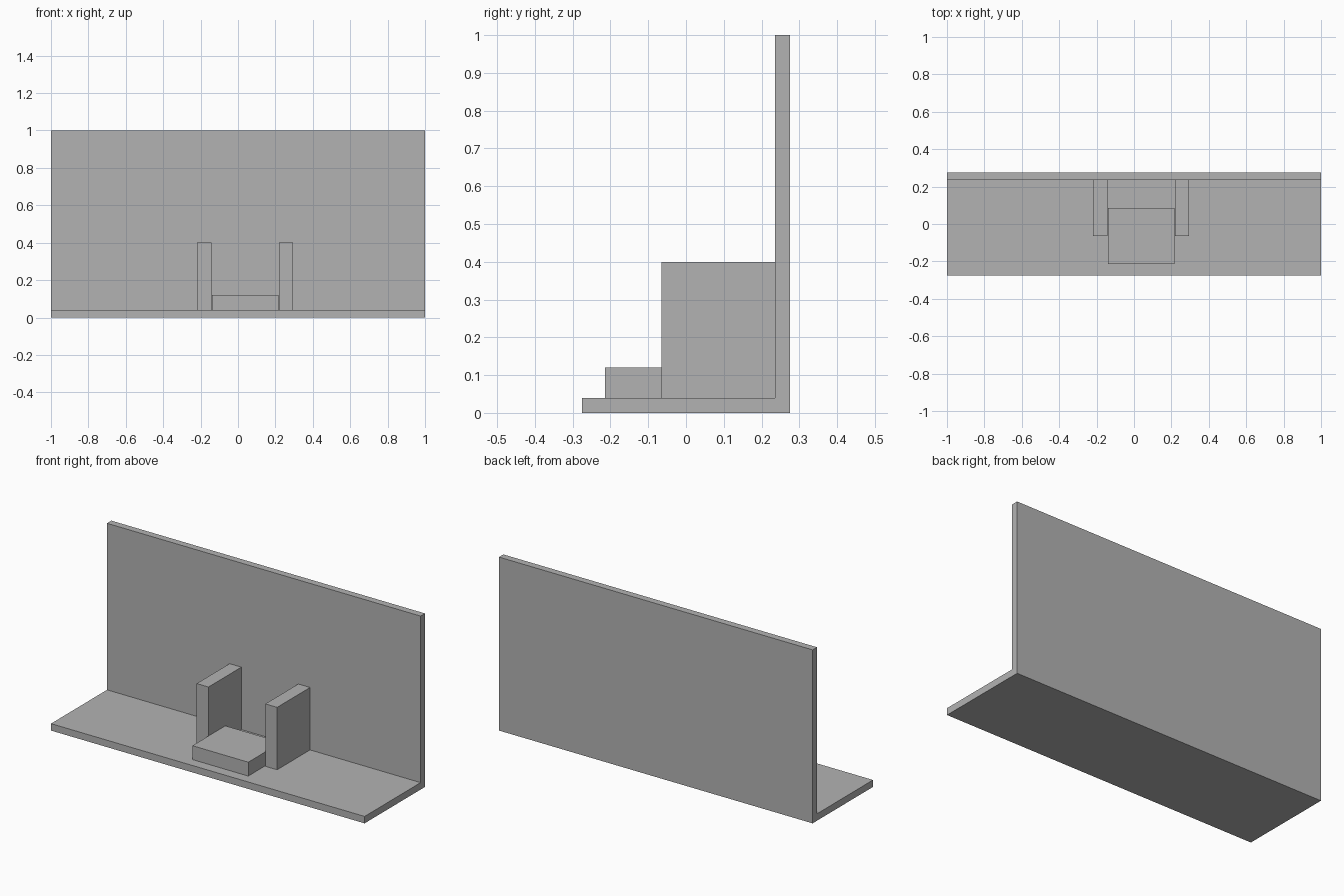
import bpy

# Remove the default object
cube = bpy.data.objects.get("Cube")
if cube:
    bpy.data.objects.remove(cube, do_unlink=True)

# Single plain grey
grey = bpy.data.materials.new("plain_grey")
grey.use_nodes = True
colour = (0.45, 0.45, 0.45, 1)
grey.diffuse_color = colour
grey.node_tree.nodes["Principled BSDF"].inputs["Base Color"].default_value = colour


def block(name, x, y, z):
    """Box spanning the given (low, high) range on each axis."""
    bpy.ops.mesh.primitive_cube_add(size=1)
    obj = bpy.context.object
    obj.name = name
    spans = (x, y, z)
    obj.location = [(a + b) / 2 for a, b in spans]
    obj.scale = [b - a for a, b in spans]
    bpy.ops.object.transform_apply(location=False, rotation=False, scale=True)
    obj.data.materials.append(grey)
    return obj


FLOOR_TOP = 0.04
WALL_FRONT = 0.235
DEPTH = 0.275

# Floor slab and back wall
block("floor", (-1, 1), (-DEPTH, DEPTH), (0, FLOOR_TOP))
block("back_wall", (-1, 1), (WALL_FRONT, DEPTH), (FLOOR_TOP, 1))

# Two upright side panels against the wall
for name, x in (("right_panel", -0.218), ("left_panel", 0.22)):
    block(name, (x, x + 0.075), (-0.065, WALL_FRONT), (FLOOR_TOP, 0.4))

# Low step between the panels
block("step", (-0.14, 0.216), (-0.215, 0.085), (FLOOR_TOP, 0.12))
